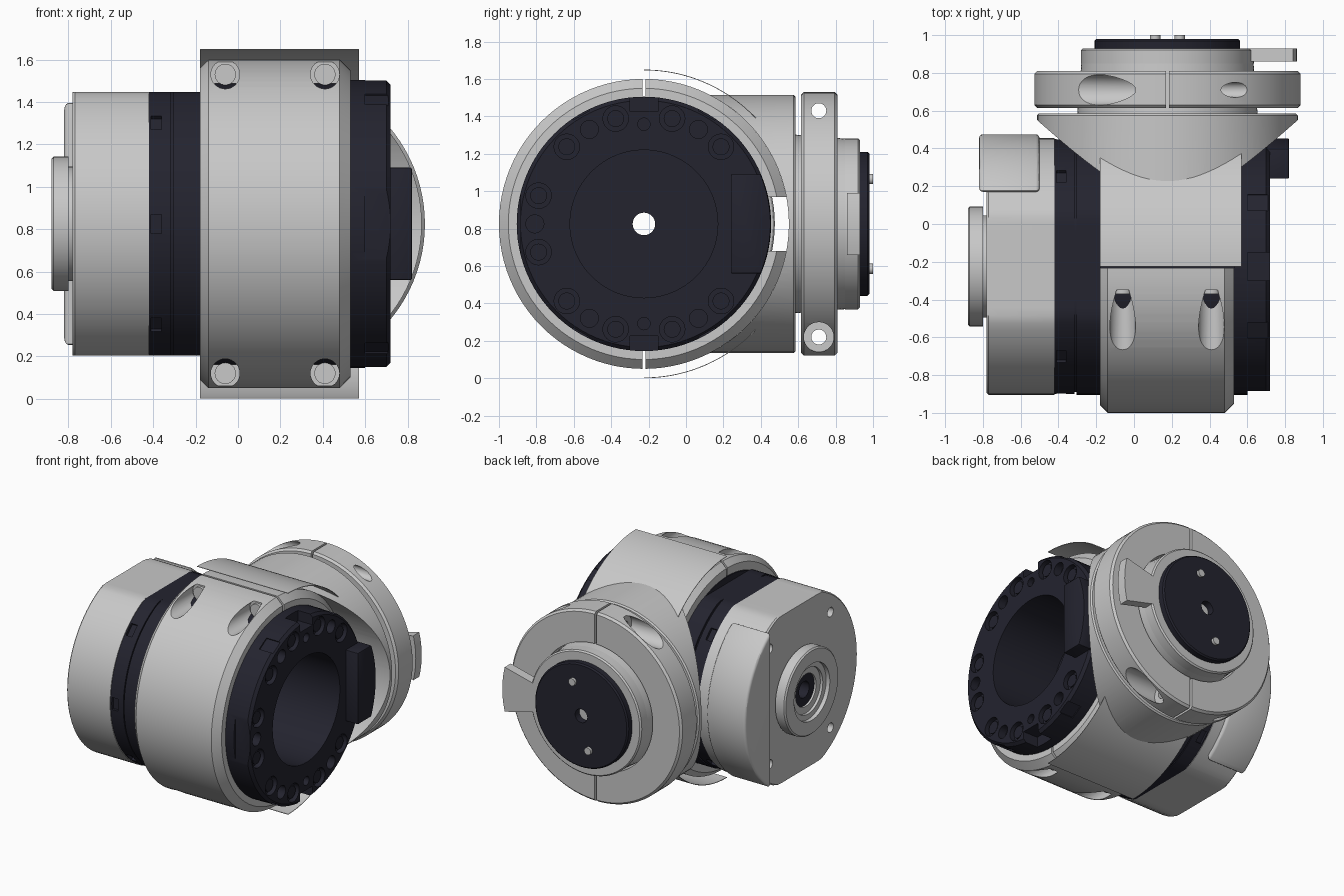
import bpy, bmesh
from math import sin, cos, radians, pi
from mathutils import Matrix, Vector

cube = bpy.data.objects.get("Cube")
if cube:
    bpy.data.objects.remove(cube)


def material(name, color):
    m = bpy.data.materials.new(name)
    m.use_nodes = True
    m.diffuse_color = (*color, 1)
    bsdf = next(n for n in m.node_tree.nodes if n.type == 'BSDF_PRINCIPLED')
    bsdf.inputs["Base Color"].default_value = (*color, 1)
    return m


GREY = material("light grey metal", (0.58, 0.58, 0.58))
DARK = material("dark navy metal", (0.017, 0.017, 0.028))

CY, CZ = -0.225, 0.825      # main axis (along x)
CX = 0.177                  # rear axis (along y)
parts = []


def finish(name, bm, mat):
    bmesh.ops.recalc_face_normals(bm, faces=bm.faces)
    mesh = bpy.data.meshes.new(name)
    bm.to_mesh(mesh)
    bm.free()
    ob = bpy.data.objects.new(name, mesh)
    bpy.context.collection.objects.link(ob)
    if mat:
        mesh.materials.append(mat)
        parts.append(ob)
    else:
        ob.hide_render = True
    return ob


def place(axis, a, u, v):
    """Point at distance a along the axis, offset u sideways and v upward."""
    return Vector((a, CY + u, CZ + v)) if axis == 'x' else Vector((CX + u, a, CZ + v))


def revolve(name, profile, mat, axis='x', ring=True, flat=9, arc=None, n=96):
    """Turn (along, radius) points; ring closes the profile, flat limits height."""
    bm = bmesh.new()
    a0, a1 = arc or (0, 360)
    count = n + 1 if arc else n
    loops = []
    for i in range(count):
        t = radians(a0 + (a1 - a0) * i / n)
        loops.append([bm.verts.new(place(axis, a, r * cos(t), max(-flat, min(flat, r * sin(t)))))
                      for a, r in profile])
    m = len(profile)
    for i in range(n):
        p, q = loops[i], loops[(i + 1) % count]
        for j in range(m if ring else m - 1):
            k = (j + 1) % m
            bm.faces.new((p[j], p[k], q[k], q[j]))
    if arc:
        bm.faces.new(loops[0])
        bm.faces.new(loops[-1])
    elif not ring:
        bm.faces.new([l[0] for l in loops])
        bm.faces.new([l[-1] for l in loops])
    return finish(name, bm, mat)


def rods(name, items, axis, mat=None):
    """Cylinders given as (start point, length, radius) along one axis."""
    bm = bmesh.new()
    turn = Matrix.Rotation(pi / 2, 4, 'Y') if axis == 'x' else Matrix.Rotation(-pi / 2, 4, 'X')
    step = Vector((1, 0, 0)) if axis == 'x' else Vector((0, 1, 0))
    for start, length, r in items:
        mid = Matrix.Translation(Vector(start) + step * length / 2)
        bmesh.ops.create_cone(bm, cap_ends=True, segments=32, radius1=r, radius2=r,
                              depth=abs(length), matrix=mid @ turn)
    return finish(name, bm, mat)


def boxes(name, items, mat=None):
    """Boxes given as (centre, size, turn about the x axis in degrees)."""
    bm = bmesh.new()
    for c, s, deg in items:
        mtx = Matrix.Translation(c) @ Matrix.Rotation(radians(deg), 4, 'X') @ Matrix.Diagonal((*s, 1))
        bmesh.ops.create_cube(bm, size=1, matrix=mtx)
    return finish(name, bm, mat)


def apply(ob, mod):
    bpy.context.view_layer.objects.active = ob
    bpy.ops.object.modifier_apply(modifier=mod.name)


def cut(ob, cutter, operation='DIFFERENCE'):
    mod = ob.modifiers.new("cut", 'BOOLEAN')
    mod.operation, mod.solver, mod.object = operation, 'EXACT', cutter
    apply(ob, mod)
    bpy.data.objects.remove(cutter)


def bevel(ob, width, segments=3):
    mod = ob.modifiers.new("bevel", 'BEVEL')
    mod.width, mod.segments, mod.limit_method = width, segments, 'ANGLE'
    mod.angle_limit = radians(40)
    apply(ob, mod)


def polar(a, r, deg):
    return place('x', a, r * cos(radians(deg)), r * sin(radians(deg)))


# Motor housing with flat top and bottom, and screw holes in its end
housing = revolve("motor_housing", [(-.78, .12), (-.78, .67), (-.77, .68), (-.42, .68), (-.42, .12)],
                  GREY, flat=.622)
cut(housing, rods("cutter", [((-.80, CY + u, CZ + v), .08, .035)
                             for u in (.355, -.36) for v in (-.43, .43)], 'x'))

# Rounded side cover
cover = revolve("side_cover", [(-.82, .70), (-.50, .70)], GREY, ring=False)
cut(cover, boxes("cutter", [((-.66, .67, CZ), (1, 1, 3), 0)]), 'INTERSECT')
bevel(cover, .03)

# Hollow tail boss and its dark sleeve
revolve("tail_boss", [(-.77, .12), (-.77, .27), (-.80, .27), (-.80, .317), (-.87, .317), (-.88, .307),
                      (-.88, .21), (-.85, .21), (-.85, .17), (-.83, .17), (-.83, .12)], GREY)
revolve("tail_sleeve", [(-.815, .06), (-.815, .12), (-.42, .12), (-.42, .06)], DARK)

# Dark bearing band with a seam and small notches
band = revolve("bearing_band", [(-.42, .06), (-.42, .675), (-.315, .675), (-.315, .665), (-.305, .665),
                                (-.305, .68), (-.18, .68), (-.18, .06)], DARK, flat=.622)
cut(band, boxes("cutter", [(polar(-.385, .68, d), (.05, .05, .09), d) for d in (0, 45, 135, 180, 225, 315)]))

# Inner drum with open bore
revolve("inner_drum", [(-.18, .06), (-.18, .67), (.53, .67), (.53, .395), (.2, .395), (.2, .06)], DARK)

# Main clamp: bolt pockets, splits and rear slot
clamp = revolve("main_clamp", [(-.18, .675), (-.18, .735), (-.14, .775), (.48, .775), (.53, .725),
                               (.53, .675)], GREY)
pockets, bores = [], []
for x in (-.06, .41):
    for v in (-.705, .705):
        pockets.append(((x, -1.1, CZ + v), .75, .068))
        bores.append(((x, -.38, CZ + v), .3, .035))
cut(clamp, rods("cutter", pockets, 'y'))
cut(clamp, rods("cutter", bores, 'y'))
cut(clamp, boxes("cutter", [((.2, CY, CZ + .75 * s), (2, .015, .3), 0) for s in (-1, 1)]
                 + [((.2, .55, CZ), (2, .4, .29), 0)]))
rods("main_clamp_bolts", [((x, -.37, CZ + v), .03, .05) for x in (-.06, .41) for v in (-.705, .705)],
     'y', GREY)

# Thin outer shell over the rear half
for label, arc in (("upper", (40, 90)), ("lower", (270, 320))):
    revolve(label + "_shell", [(-.18, .821), (-.18, .825), (.57, .825), (.57, .821)], GREY, arc=arc, n=32)

# Rear branch, saddle cut to sit on the main clamp
branch = revolve("rear_branch", [(-.2, .69), (.575, .69), (.585, .68)], GREY, axis='y', ring=False)
cut(branch, revolve("cutter", [(-2, .775), (2, .775)], None, ring=False, n=128))

# Front flange with rim notches and bolt recesses
flange = revolve("front_flange", [(.53, .395), (.53, .68), (.70, .68), (.72, .66), (.72, .395)], DARK)
notches = [(polar(.67, .66, d), (.14, .12, .15), d) for d in (90, 270)]
notches += [(polar(.67, .70, 180), (.14, .08, .50), 180)]
notches += [(polar(.67, .71, d), (.14, .08, .10), d) for d in (60, 120, 240, 300)]
cut(flange, boxes("cutter", notches))
big = range(15, 360, 30)
small = range(60, 301, 60)
cut(flange, rods("cutter", [(polar(.68, .583, d), .1, .068) for d in big]
                 + [(polar(.66, .583, d), .1, .048) for d in small]
                 + [(polar(.68, .533, d), .1, .033) for d in (90, 270)], 'x'))
rods("flange_bolts", [(polar(.66, .583, d), .045, .045) for d in big], 'x', DARK)

# Raised connector block on the flange
block = revolve("connector_block", [(.70, .678), (.82, .678)], DARK, ring=False)
cut(block, boxes("cutter", [((.76, .49, CZ), (1, .5, .53), 0)]), 'INTERSECT')
bevel(block, .012, 2)

# Rear neck and split rear clamp
revolve("rear_neck", [(.55, .48), (.86, .455)], GREY, axis='y', ring=False)
rear = revolve("rear_clamp", [(.615, .47), (.615, .69), (.63, .705), (.795, .705), (.81, .69), (.81, .47)],
               GREY, axis='y')
cut(rear, rods("cutter", [((CX - .9 * s, .71, CZ + .605 * s), .73 * s, .08) for s in (-1, 1)], 'x'))
cut(rear, rods("cutter", [((CX - .9, .71, CZ + .605 * s), 1.8, .04) for s in (-1, 1)], 'x'))
cut(rear, boxes("cutter", [((CX, .71, CZ + .65 * s), (.016, .5, .4), 0) for s in (-1, 1)]))

# Output plate with locating tab
revolve("output_plate", [(.85, .457), (.92, .457), (.93, .447)], GREY, axis='y', ring=False)
revolve("locating_tab", [(.86, .43), (.86, .685), (.93, .685), (.93, .43)], GREY,
        axis='y', arc=(-14, 14), n=12)

# Dark output disc with two pins
revolve("output_disc", [(.925, .05), (.925, .385), (.97, .385), (.98, .375), (.98, .05)], DARK, axis='y')
rods("disc_pins", [((CX + .065 * s, .97, CZ + .24 * s), .03, .027) for s in (-1, 1)], 'y', GREY)

# Smooth shading with sharp edges kept
bpy.ops.object.select_all(action='DESELECT')
for ob in parts:
    ob.select_set(True)
bpy.context.view_layer.objects.active = parts[0]
bpy.ops.object.shade_smooth_by_angle(angle=radians(30))
